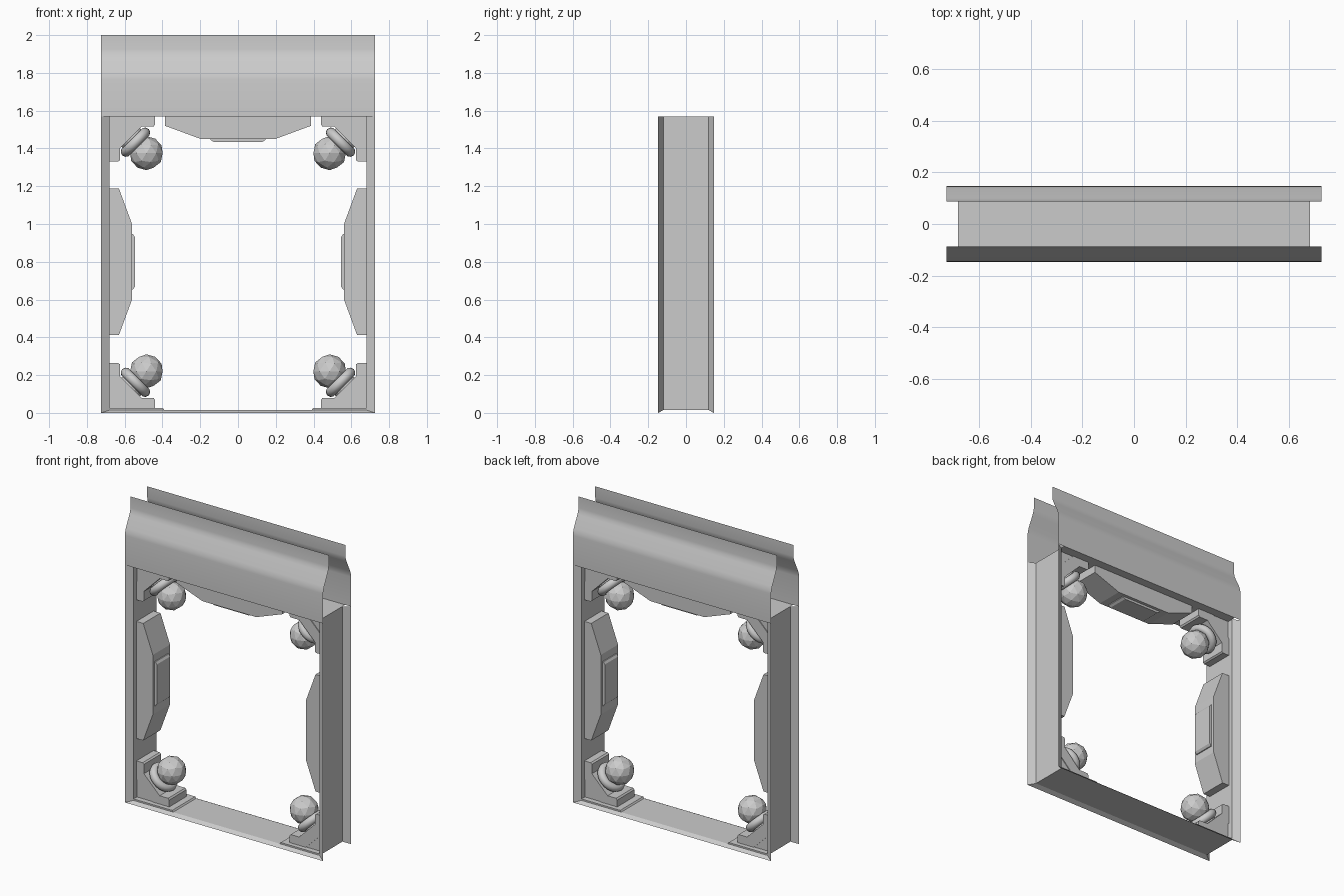
import bpy, bmesh, math
from mathutils import Vector, Matrix

if "Cube" in bpy.data.objects:
    bpy.data.objects.remove(bpy.data.objects["Cube"])

W, D, TOP = 0.725, 0.147, 1.57      # outer half width, half depth, opening top
IN, FLOOR, MID = 0.68, 0.015, 0.80  # inner half width, sill height, jamb block centre


def finish(bm, name, recalc=True, smooth=None):
    if recalc:
        bmesh.ops.recalc_face_normals(bm, faces=bm.faces)
    me = bpy.data.meshes.new(name)
    bm.to_mesh(me)
    bm.free()
    ob = bpy.data.objects.new(name, me)
    bpy.context.collection.objects.link(ob)
    if smooth:
        bpy.ops.object.select_all(action='DESELECT')
        ob.select_set(True)
        bpy.context.view_layer.objects.active = ob
        bpy.ops.object.shade_smooth_by_angle(angle=math.radians(smooth))
    return ob


def sheet(name, rows, recalc=True, smooth=None):
    """Open surface through rows of points."""
    bm = bmesh.new()
    vs = [[bm.verts.new(p) for p in r] for r in rows]
    for a, b in zip(vs, vs[1:]):
        for i in range(len(a) - 1):
            bm.faces.new((a[i], a[i + 1], b[i + 1], b[i]))
    return finish(bm, name, recalc, smooth)


def prism(name, poly, place, h):
    """Flat outline, mapped to x,z by place(), extruded to y = +-h."""
    bm = bmesh.new()
    pts = [place(a, b) for a, b in poly]
    f = [bm.verts.new((x, -h, z)) for x, z in pts]
    k = [bm.verts.new((x, h, z)) for x, z in pts]
    bm.faces.new(f)
    bm.faces.new(k[::-1])
    n = len(pts)
    for i in range(n):
        bm.faces.new((f[i], k[i], k[(i + 1) % n], f[(i + 1) % n]))
    return finish(bm, name)


# Channel frame: jambs and sill with flared edges, open at the top
def u_path(w, z, y):
    return [(-w, y, TOP), (-w, y, z), (w, y, z), (w, y, TOP)]

sheet("channel_frame", [u_path(W, 0, -D), u_path(IN, FLOOR, -0.12),
                        u_path(IN, FLOOR, 0.12), u_path(W, 0, D)])

# Lintel plate closing the opening
sheet("lintel", [[(-IN, -D, TOP), (IN, -D, TOP)], [(-IN, D, TOP), (IN, D, TOP)]])

# Front and back header sheets with a soft inward bend
bend = [(D, TOP), (D, 1.765), (0.144, 1.785), (0.136, 1.81),
        (0.099, 1.885), (0.091, 1.905), (0.0875, 1.925), (0.0875, 2.0)]
for label, s in (("front", -1), ("back", 1)):
    sheet(label + "_header", [[(s * W, s * y, z), (-s * W, s * y, z)] for y, z in bend],
          recalc=False, smooth=45)

# Tapered blocks with raised pads on both jambs and the lintel
block = [(-0.387, 0), (0.387, 0), (0.387, 0.05), (0.197, 0.12), (-0.197, 0.12), (-0.387, 0.05)]
pad = [(-0.15, 0.11), (0.15, 0.11), (0.145, 0.125), (0.13, 0.135), (-0.13, 0.135), (-0.145, 0.125)]
for label, place in (("left", lambda a, b: (-IN + b, MID + a)),
                     ("right", lambda a, b: (IN - b, MID + a)),
                     ("top", lambda a, b: (a, TOP - b))):
    prism(label + "_block", block, place, 0.09)
    prism(label + "_pad", pad, place, 0.07)

# Corner brackets, each with a rounded ring and a faceted ball
bracket = [(0.12, 0), (0.24, 0), (0.24, 0.045), (0.232, 0.055), (0.17, 0.055),
           (0.055, 0.17), (0.055, 0.232), (0.045, 0.24), (0, 0.24), (0, 0.12)]
gusset = [(0, 0), (0.12, 0), (0, 0.12)]
for vert, sz, base in (("lower", 1, 0.025), ("upper", -1, TOP)):
    for side, sx in (("left", 1), ("right", -1)):
        name = vert + "_" + side
        place = lambda a, b: (sx * (a - IN), base + sz * b)
        prism(name + "_bracket", bracket, place, 0.09)
        prism(name + "_gusset", gusset, place, 0.085)
        axis = Vector((sx, 0, sz)).normalized()
        turn = axis.to_track_quat('Z', 'Y')

        x, z = place(0.137, 0.137)
        bpy.ops.mesh.primitive_torus_add(major_radius=0.072, minor_radius=0.027,
                                         major_segments=24, minor_segments=10,
                                         location=(x, 0, z), rotation=turn.to_euler())
        bpy.context.object.name = name + "_ring"
        bpy.ops.object.shade_smooth_by_angle(angle=math.radians(45))

        x, z = place(0.125, 0.125)
        bm = bmesh.new()
        bmesh.ops.create_cone(bm, cap_ends=True, segments=16, radius1=0.07, radius2=0.07, depth=0.05,
                              matrix=Matrix.Translation((x, 0, z)) @ turn.to_matrix().to_4x4())
        finish(bm, name + "_neck")

        x, z = place(0.195, 0.195)
        bpy.ops.mesh.primitive_ico_sphere_add(subdivisions=2, radius=0.09, location=(x, 0, z))
        bpy.context.object.name = name + "_ball"

# Slightly raised sill plates under the lower brackets
step = [(0, -0.01), (0.29, -0.01), (0.283, 0), (0, 0)]
for side, sx in (("left", 1), ("right", -1)):
    prism(side + "_sill_plate", step, lambda a, b: (sx * (a - IN), 0.025 + b), 0.12)
